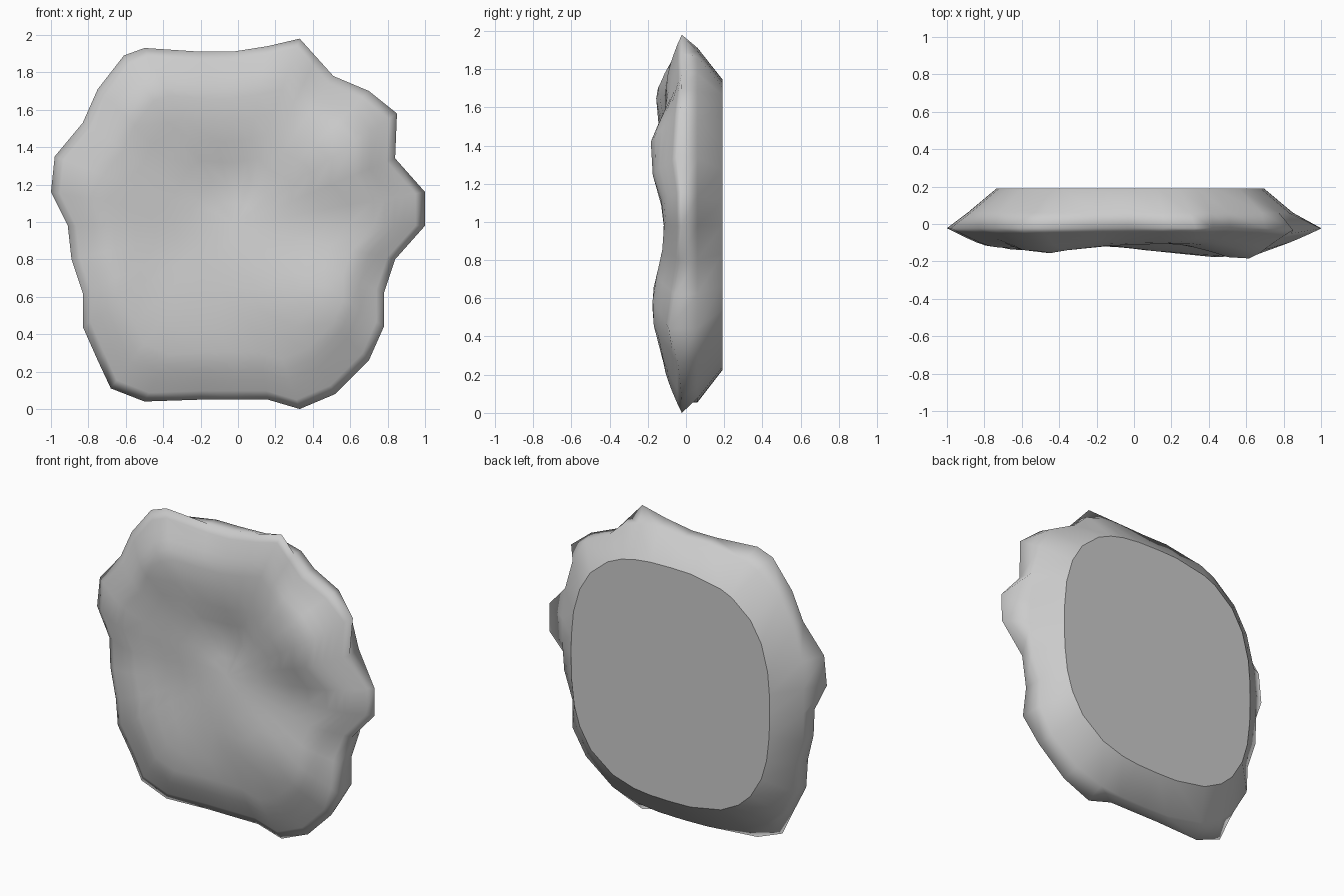
import bpy, bmesh, math

if "Cube" in bpy.data.objects:
    bpy.data.objects.remove(bpy.data.objects["Cube"])

# Irregular silhouette of the stone slab (x, z), clockwise from upper left
OUTLINE = [(-.5, 1.93), (-.2, 1.91), (-.03, 1.91), (.16, 1.94), (.33, 1.98),
           (.42, 1.88), (.51, 1.78), (.70, 1.70), (.85, 1.58), (.84, 1.34),
           (1, 1.16), (1, .98), (.84, .80), (.78, .62), (.78, .44), (.70, .26),
           (.52, .08), (.33, 0), (.16, .05), (-.02, .05), (-.2, .05), (-.5, .04),
           (-.68, .11), (-.75, .26), (-.83, .44), (-.83, .62), (-.89, .80),
           (-.91, .98), (-1, 1.16), (-.98, 1.35), (-.83, 1.53), (-.75, 1.71),
           (-.61, 1.89)]
CX, CZ = -.02, .985

# Bumps and hollows on the front: x, z, radius, height toward the viewer
BUMPS = [(.60, 1.36, .24, .085), (.52, .56, .26, .068), (-.54, 1.66, .22, .055),
         (.15, .58, .25, .035), (-.76, .66, .2, .045), (-.45, .42, .25, .025),
         (-.75, 1.2, .2, .02), (-.2, 1.5, .22, .015), (.52, 1.72, .2, -.03),
         (-.04, 1.2, .22, -.055), (.32, .98, .2, -.015), (-.35, .88, .2, -.015)]
# Stretches of the rim that lie further forward
RIM = [(.78, .47, .2, .07), (-.83, .6, .22, .05), (.87, 1.4, .16, .035)]


def lumps(table, x, z):
    return sum(h * math.exp(-((x - bx) ** 2 + (z - bz) ** 2) / (r * r))
               for bx, bz, r, h in table)


def front_y(x, z, t):
    """Depth of the lumpy front at relative radius t."""
    u = min(1, (1 - t) / .26)
    fade = 1 - (1 - u) ** 1.5
    rim = .022 + lumps(RIM, x, z)
    return -rim * (1 - fade) - (.107 + lumps(BUMPS, x, z)) * fade


def rounded(x, z, rx, rz):
    """Point on a squarish ellipse, in the direction of an outline point."""
    a = math.atan2(z - CZ, x - CX)
    c, s = abs(math.cos(a)), abs(math.sin(a))
    k = ((c / rx) ** 2.8 + (s / rz) ** 2.8) ** (-1 / 2.8)
    k = min(k, .995 * math.hypot(x - CX, z - CZ))
    return CX + k * math.cos(a), CZ + k * math.sin(a)


bm = bmesh.new()


def bridge(a, b):
    n = len(a)
    for i in range(n):
        j = (i + 1) % n
        bm.faces.new((a[i], a[j], b[j], b[i]))


# Back rings, from the flat back over the rounded side to the rim
rings = [[bm.verts.new((p[0], y, p[1])) for p in
          (rounded(x, z, rx, rz) for x, z in OUTLINE)]
         for rx, rz, y in ((.715, .762, .19), (.87, .93, .06))]

# Front rings, shrinking from the rim to the middle
for t in (1, .95, .89, .84, .79, .73, .6, .48, .36, .24, .12):
    ring = []
    for x, z in OUTLINE:
        px, pz = CX + (x - CX) * t, CZ + (z - CZ) * t
        ring.append(bm.verts.new((px, front_y(px, pz, t), pz)))
    rings.append(ring)
for a, b in zip(rings, rings[1:]):
    bridge(a, b)
mid = bm.verts.new((CX, front_y(CX, CZ, 0), CZ))
last = rings[-1]
for i in range(len(last)):
    bm.faces.new((last[i], last[(i + 1) % len(last)], mid))

for f in bm.faces:
    f.smooth = True
# Flat back with a crisp edge
cap = bm.faces.new(rings[0])
cap.smooth = False
for e in cap.edges:
    e.smooth = False
bmesh.ops.recalc_face_normals(bm, faces=bm.faces)

mesh = bpy.data.meshes.new("stone_slab")
bm.to_mesh(mesh)
bm.free()
slab = bpy.data.objects.new("stone_slab", mesh)
bpy.context.collection.objects.link(slab)
